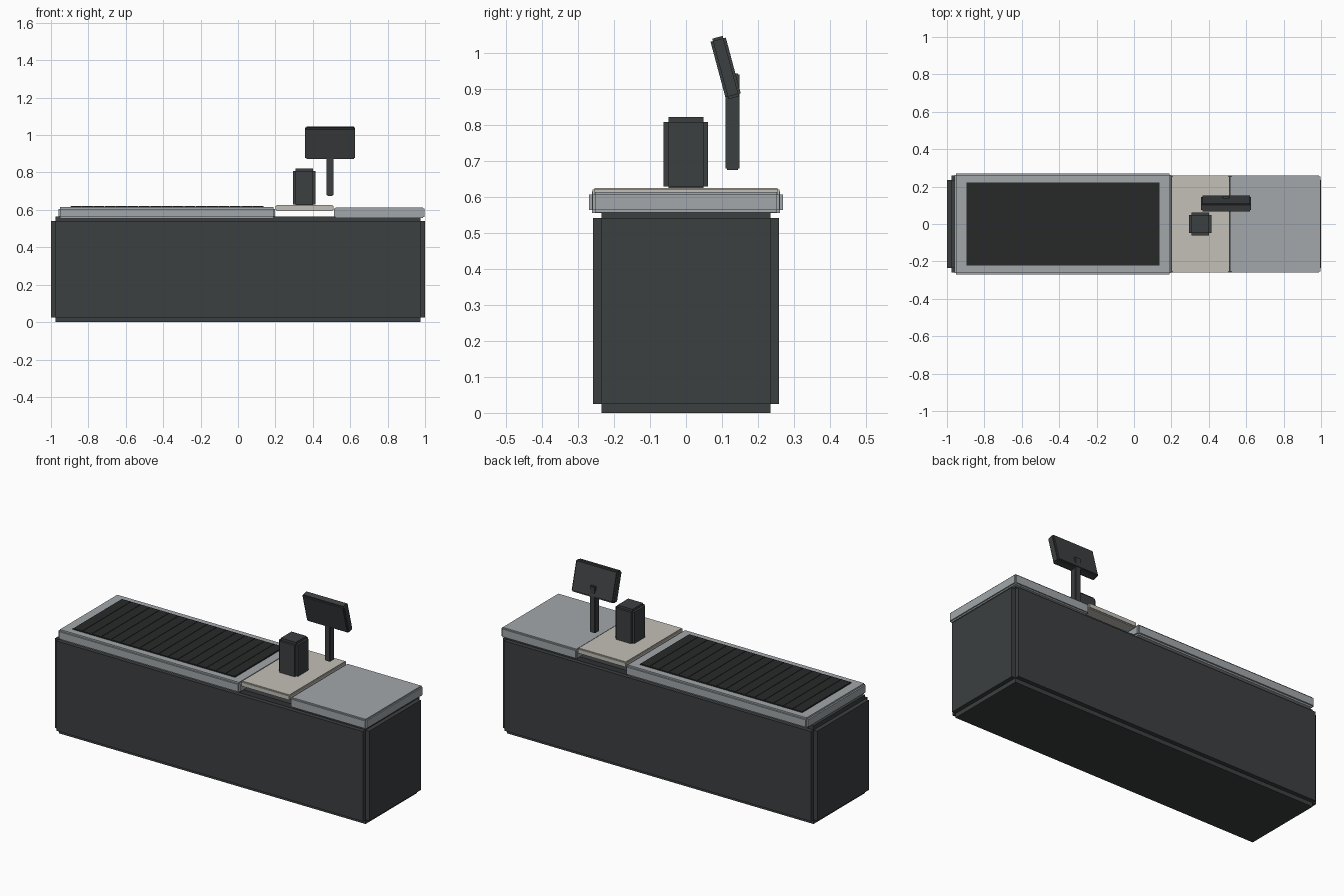
import bpy, bmesh, math
from mathutils import Matrix, Vector

if "Cube" in bpy.data.objects:
    bpy.data.objects.remove(bpy.data.objects["Cube"])


def material(name, rgb):
    m = bpy.data.materials.new(name)
    m.diffuse_color = (*rgb, 1)
    m.use_nodes = True
    m.node_tree.nodes["Principled BSDF"].inputs["Base Color"].default_value = m.diffuse_color
    return m


DARK = material("charcoal", (0.045, 0.05, 0.052))
BLACK = material("belt_black", (0.02, 0.023, 0.022))
STEEL = material("steel", (0.36, 0.39, 0.41))
STONE = material("warm_grey", (0.55, 0.53, 0.48))


def finish(bm, name, mat):
    bmesh.ops.recalc_face_normals(bm, faces=bm.faces)
    mesh = bpy.data.meshes.new(name)
    bm.to_mesh(mesh)
    bm.free()
    mesh.materials.append(mat)
    obj = bpy.data.objects.new(name, mesh)
    bpy.context.collection.objects.link(obj)
    return obj


def add_box(bm, xr, yr, zr):
    size = [r[1] - r[0] for r in (xr, yr, zr)]
    mid = [(r[0] + r[1]) / 2 for r in (xr, yr, zr)]
    bmesh.ops.create_cube(bm, size=1, matrix=Matrix.Translation(mid) @ Matrix.Diagonal((*size, 1)))


def stepped_box(name, mat, xr, yr, zr, step, tilt=0):
    """Box whose six faces stand proud of a core, leaving square notched edges."""
    mid = [(r[0] + r[1]) / 2 for r in (xr, yr, zr)]
    half = [(r[1] - r[0]) / 2 - step for r in (xr, yr, zr)]
    bm = bmesh.new()
    add_box(bm, *[(-h, h) for h in half])
    bm.normal_update()
    normals = [f.normal.copy() for f in bm.faces]
    faces = bmesh.ops.extrude_discrete_faces(bm, faces=bm.faces[:])["faces"]
    for f, n in zip(faces, normals):
        bmesh.ops.translate(bm, verts=f.verts[:], vec=n * step)
    obj = finish(bm, name, mat)
    obj.location = mid
    obj.rotation_euler.x = tilt
    return obj


# Cabinet and counter tops
stepped_box("cabinet", DARK, (-1, 1), (-0.258, 0.258), (0, 0.565), 0.024)
stepped_box("conveyor_frame", STEEL, (-0.96, 0.198), (-0.27, 0.27), (0.555, 0.615), 0.009)
stepped_box("scanner_plate", STONE, (0.2, 0.51), (-0.259, 0.259), (0.594, 0.625), 0.005)
stepped_box("bagging_top", STEEL, (0.513, 0.997), (-0.26, 0.26), (0.556, 0.614), 0.007)

# Conveyor belt with a row of thin slats
bm = bmesh.new()
x0, x1, n = -0.896, 0.137, 17
add_box(bm, (x0, x1), (-0.223, 0.223), (0.608, 0.619))
finish(bm, "belt", BLACK)
bm = bmesh.new()
pitch = (x1 - x0) / n
for i in range(n):
    a = x0 + i * pitch
    add_box(bm, (a + 0.002, a + pitch - 0.002), (-0.222, 0.222), (0.617, 0.621))
finish(bm, "belt_slats", BLACK)

# Card terminal box, screen pole and tilted screen
stepped_box("terminal", DARK, (0.294, 0.415), (-0.062, 0.061), (0.615, 0.821), 0.013)
stepped_box("screen_pole", DARK, (0.474, 0.51), (0.11, 0.149), (0.675, 0.943), 0.004)
stepped_box("screen", DARK, (0.358, 0.626), (0.088, 0.132), (0.872, 1.046), 0.007, math.radians(15))
